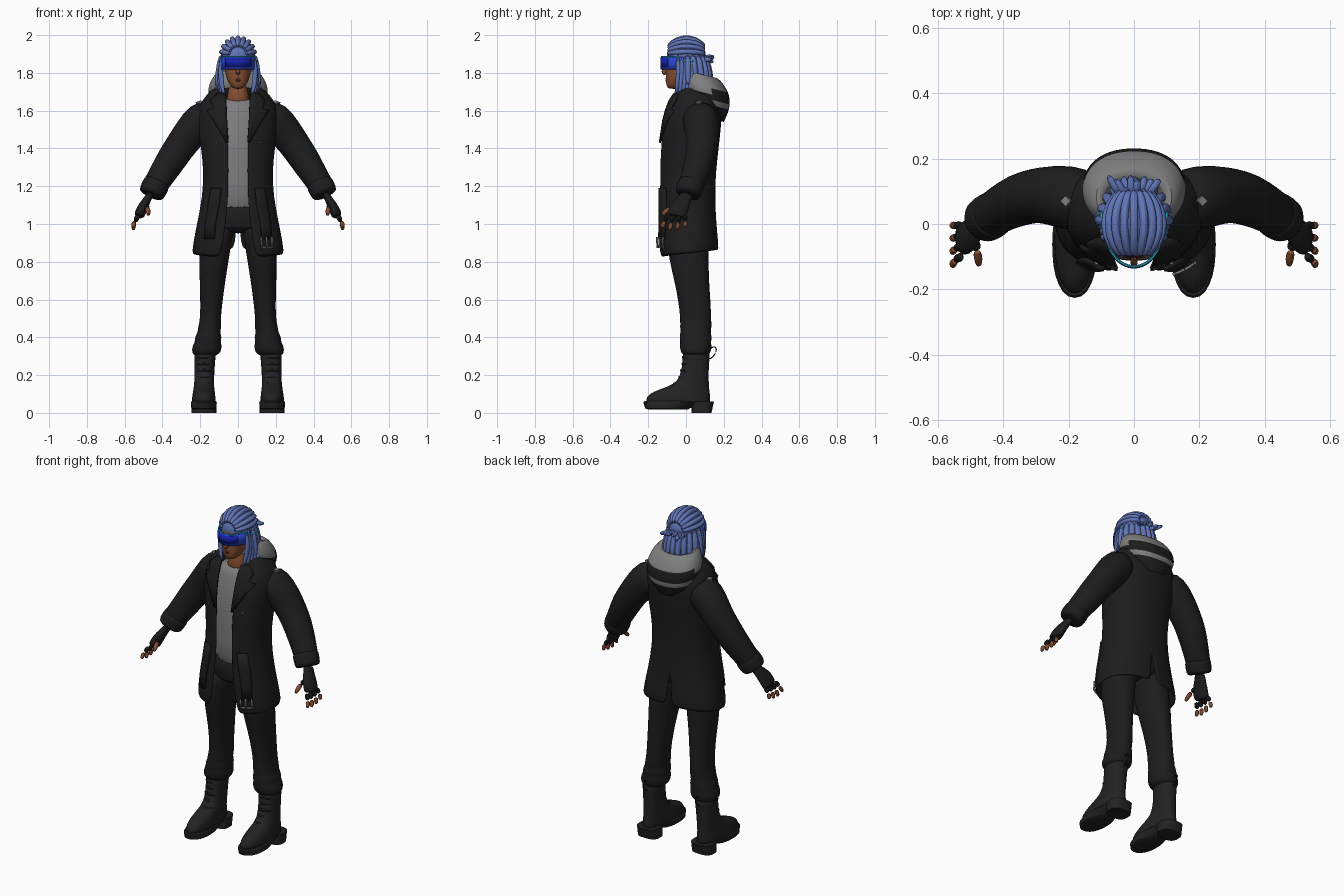
import bpy, bmesh, random
from math import sin, cos, asin, pi, radians
from mathutils import Vector

random.seed(4)
if "Cube" in bpy.data.objects:
    bpy.data.objects.remove(bpy.data.objects["Cube"])


def material(name, r, g, b):
    m = bpy.data.materials.new(name)
    m.use_nodes = True
    m.diffuse_color = (r, g, b, 1)
    m.node_tree.nodes["Principled BSDF"].inputs["Base Color"].default_value = (r, g, b, 1)
    return m


BLACK = material("coat black", .012, .012, .012)
BOOT = material("boot black", .016, .016, .016)
GREY = material("cloth grey", .21, .21, .21)
SKIN = material("brown skin", .24, .075, .03)
LIP = material("lip brown", .14, .04, .025)
HAIR = material("hair blue", .12, .18, .48)
VISOR = material("visor blue", .02, .06, .6)
LENS = material("lens deep blue", .008, .015, .42)
CYAN = material("cyan trim", .02, .6, .6)
made = []


def build(name, rings, mats, closed=True, caps=True, mirror=False, sub=1, thick=0, paint=None):
    """Skin a list of equal-length point rings."""
    bm = bmesh.new()
    rows = [[bm.verts.new(p) for p in ring] for ring in rings]
    n = len(rows[0])
    for a, b in zip(rows, rows[1:]):
        for i in range(n if closed else n - 1):
            j = (i + 1) % n
            bm.faces.new((a[i], a[j], b[j], b[i]))
    if caps:
        bm.faces.new(rows[0][::-1])
        bm.faces.new(rows[-1])
    bmesh.ops.recalc_face_normals(bm, faces=bm.faces)
    mats = mats if isinstance(mats, list) else [mats]
    if paint:
        for f in bm.faces:
            f.material_index = paint(f.calc_center_median())
    mesh = bpy.data.meshes.new(name)
    bm.to_mesh(mesh)
    bm.free()
    for m in mats:
        mesh.materials.append(m)
    ob = bpy.data.objects.new(name, mesh)
    bpy.context.collection.objects.link(ob)
    if mirror:
        ob.modifiers.new("mirror", "MIRROR")
    if thick:
        s = ob.modifiers.new("thickness", "SOLIDIFY")
        s.thickness, s.offset = thick, 0
    if sub:
        s = ob.modifiers.new("smooth", "SUBSURF")
        s.levels = s.render_levels = sub
    made.append(ob)
    return ob


def power(v, p):
    return abs(v) ** p * (1 if v >= 0 else -1)


def oval(z, rx, front, back, x=0, n=24, p=.9):
    """Horizontal ring between two y limits."""
    mid, ry = (front + back) / 2, (back - front) / 2
    angles = [2 * pi * i / n for i in range(n)]
    return [Vector((x + rx * power(sin(a), p), mid - ry * power(cos(a), p), z)) for a in angles]


def tube(name, path, mat, n=10, flat=1, ref=(0, 1, 0), **kw):
    """Round or flattened tube along (x, y, z, radius) points."""
    pts = [Vector(p[:3]) for p in path]
    rings = []
    for i, p in enumerate(pts):
        t = (pts[min(i + 1, len(pts) - 1)] - pts[max(i - 1, 0)]).normalized()
        u = t.cross(Vector(ref)).normalized()
        v = u.cross(t)
        r = path[i][3]
        rings.append([p + r * (flat * cos(2 * pi * k / n) * u + sin(2 * pi * k / n) * v) for k in range(n)])
    return build(name, rings, mat, **kw)


# Coat: levels are (z, half width, front y, back y, half opening)
COAT = [(.84, .24, -.14, .17, .09), (.95, .222, -.145, .16, .072), (1.07, .195, -.14, .15, .055),
        (1.22, .174, -.135, .147, .05), (1.35, .182, -.135, .16, .05), (1.48, .2, -.125, .175, .055),
        (1.58, .21, -.105, .185, .06), (1.65, .19, -.08, .175, .062), (1.7, .14, -.05, .15, .065),
        (1.73, .1, -.03, .13, .07)]
P = .85
rings = []
for k, (z, rx, front, back, gap) in enumerate(COAT):
    start = asin((gap / rx) ** (1 / P))
    end = pi - (.05 if k == 0 else .025 if k == 1 else 0)
    ring = []
    for i in range(17):
        a = start + (end - start) * i / 16
        ring.append(Vector((rx * power(sin(a), P), (front + back) / 2 - (back - front) / 2 * power(cos(a), P),
                            z - (.02 * cos(a) if k == 0 else 0))))
        if i == 16 and k > 1:
            ring[-1].x = 0
    rings.append(ring)
build("coat_body", rings, BLACK, closed=False, caps=False, mirror=True, thick=.014)


def coat_front(x, z, lift):
    """Point lying just off the coat's front."""
    lo, hi = next((a, b) for a, b in zip(COAT, COAT[1:]) if z <= b[0])
    f = (z - lo[0]) / (hi[0] - lo[0])
    rx, front, back = (lo[i] + f * (hi[i] - lo[i]) for i in (1, 2, 3))
    drop = max(0, 1 - (abs(x) / rx) ** (2 / P)) ** (P / 2)
    return Vector((x, (front + back) / 2 - (back - front) / 2 * drop - lift, z))


def strip(name, rows, mat, lift, thick, mirror=True):
    rings = [[coat_front(x0 + (x1 - x0) * i / 4, z, lift) for i in range(5)] for z, x0, x1 in rows]
    build(name, rings, mat, closed=False, caps=False, mirror=mirror, sub=0, thick=thick)


# Lapels, hanging belt straps, snaps and buckle
strip("lapel", [(1.43, .05, .06), (1.55, .058, .13), (1.6, .06, .165), (1.61, .06, .13),
                (1.65, .062, .145), (1.69, .066, .11)], BLACK, .012, .012)
strip("belt_strap", [(.92, .125, .175), (1.0, .12, .17), (1.1, .1, .155), (1.19, .09, .14)], BLACK, .014, .016)
strip("chest_snap", [(1.425, .11, .12), (1.435, .11, .12)], GREY, .012, .006)
for x in (.125, .153, .181):
    strip("buckle_bar", [(.875, x - .004, x + .004), (.93, x - .007, x + .001)], GREY, .026, .008, False)
strip("buckle_base", [(.872, .12, .19), (.882, .12, .19)], GREY, .026, .008, False)

# Hood: black shell, grey lining and a grey band behind
HOOD = [(1.57, .06, .1, .2), (1.61, .115, .06, .218), (1.645, .142, .02, .228), (1.67, .154, 0, .232),
        (1.7, .16, -.015, .232), (1.73, .158, -.02, .226), (1.77, .14, -.012, .2), (1.8, .115, .0, .165),
        (1.79, .095, .01, .14), (1.74, .075, .01, .12)]


def tilted(z, rx, front, back):
    ring = oval(z, rx, front, back, n=28)
    for p in ring:
        p.z -= .25 * (p.y - .08)
    return ring


def hood_paint(c):
    level = c.z + .25 * (c.y - .08)
    band = 1.65 < level < 1.675 and c.y > .11
    return 1 if band or level > (1.72 if c.y > .13 else 1.695) else 0


build("hood", [tilted(*h) for h in HOOD], [BLACK, GREY], caps=False, paint=hood_paint)

# Shirt
build("shirt", [oval(z, rx, f, b) for z, rx, f, b in [
    (1.05, .15, -.118, .11), (1.22, .135, -.112, .11), (1.4, .145, -.115, .12), (1.52, .15, -.1, .13),
    (1.62, .14, -.075, .13), (1.67, .08, -.055, .1)]], GREY)

# Sleeves, cuffs, shoulder tabs
tube("sleeve", [(.13, .07, 1.575, .095), (.2, .08, 1.55, .1), (.25, .088, 1.485, .092), (.3, .088, 1.42, .084),
                (.35, .075, 1.345, .082), (.4, .05, 1.265, .073), (.435, .028, 1.21, .068),
                (.455, .015, 1.17, .066)], BLACK, n=18, mirror=True)
tube("cuff", [(.425, .033, 1.225, .066), (.43, .03, 1.215, .074), (.46, .01, 1.16, .072), (.463, .008, 1.153, .06)],
     BLACK, n=18, mirror=True)
tube("shoulder_tab", [(.205, .07, 1.636, .017), (.21, .07, 1.65, .016)], GREY, n=4, mirror=True, sub=0)

# Gloves and fingers
tube("glove", [(.462, .01, 1.16, .036), (.478, -.005, 1.135, .036), (.498, -.03, 1.1, .05), (.518, -.045, 1.06, .054),
               (.527, -.05, 1.035, .048)], BLACK, n=14, flat=.55, mirror=True)
for i in range(4):
    y = -.095 + i * .03
    tip = (.553, y - .035 + i * .012, .962 + abs(i - 1.4) * .012)
    base = (.525, y, 1.05)
    mid = [(a * .5 + b * .5) + (.008 if k == 0 else 0) for k, (a, b) in enumerate(zip(base, tip))]
    tube("glove_finger", [(*base, .016), (*mid, .0155)], BLACK, n=8, mirror=True)
    tube("finger", [(*mid, .013), ((mid[0] + tip[0]) / 2 + .004, (mid[1] + tip[1]) / 2, (mid[2] + tip[2]) / 2, .013),
                    (*tip, .009)], SKIN, n=8, mirror=True)
tube("glove_thumb", [(.49, -.045, 1.1, .02), (.48, -.085, 1.085, .018)], BLACK, n=8, ref=(1, 0, 0), mirror=True)
tube("thumb", [(.48, -.08, 1.087, .015), (.475, -.11, 1.065, .014), (.474, -.128, 1.045, .01)], SKIN, n=8,
     ref=(1, 0, 0), mirror=True)

# Trousers with gathered ankles
build("trouser_hips", [oval(z, rx, f, b) for z, rx, f, b in [
    (1.12, .145, -.1, .11), (1.04, .155, -.105, .115), (.98, .15, -.1, .12), (.95, .1, -.07, .1)]], BLACK)
LEG = [(1.02, .085, .08, -.1, .115), (.92, .115, .083, -.1, .12), (.82, .127, .08, -.092, .12),
       (.7, .135, .068, -.062, .122), (.6, .14, .06, -.042, .13), (.5, .146, .054, -.03, .134),
       (.45, .15, .062, -.032, .136), (.425, .155, .06, -.03, .13), (.4, .157, .072, -.034, .138),
       (.375, .16, .068, -.03, .132), (.35, .164, .08, -.034, .137), (.32, .168, .076, -.028, .13), (.3, .172, .06, -.01, .12)]
build("trouser_leg", [oval(z, rx, f, b, x) for z, x, rx, f, b in LEG], BLACK, mirror=True)

# Boots, soles, laces and pull loops
build("boot", [oval(z, rx, f, b, x) for z, x, rx, f, b in [
    (.03, .181, .062, -.21, .13), (.07, .181, .064, -.216, .13), (.1, .181, .06, -.2, .128), (.125, .18, .056, -.14, .124),
    (.15, .18, .053, -.065, .122), (.19, .178, .052, -.032, .12), (.26, .176, .054, -.018, .122),
    (.31, .175, .058, -.018, .128), (.325, .175, .054, -.012, .122)]], BOOT, mirror=True)
build("sole", [oval(z, rx, f, b, .181) for z, rx, f, b in [
    (.018, .058, -.2, .01), (.024, .066, -.216, .02), (.055, .069, -.226, .1), (.062, .064, -.22, .1)]],
    BOOT, mirror=True, sub=0)
build("heel", [oval(z, .066, .03, b, .181, p=.7) for z, b in [(0, .135), (.06, .148)]], BOOT, mirror=True, sub=0)
for z, y in [(.15, -.06), (.185, -.032), (.22, -.024), (.255, -.016), (.29, -.014)]:
    tube("boot_lace", [(.135, y + .03, z, .008), (.16, y - .004, z + .005, .008), (.195, y - .004, z + .005, .008),
                       (.222, y + .03, z, .008)], BOOT, n=6, ref=(0, 0, 1), mirror=True)
loop = [(.175, .135 + .022 * cos(a) + .015 * sin(a), .318 + .034 * sin(a), .004) for a in [i * pi / 5 for i in range(10)]]
tube("pull_loop", loop + loop[:1], BOOT, n=6, ref=(1, 0, 0), mirror=True)

# Neck, head, nose, lips
build("neck", [oval(z, rx, f, b) for z, rx, f, b in [
    (1.62, .075, -.06, .08), (1.67, .055, -.05, .06), (1.76, .048, -.045, .06)]], SKIN)
build("head", [oval(z, rx, f, b) for z, rx, f, b in [
    (1.715, .022, -.092, -.04), (1.73, .04, -.104, -.01), (1.76, .058, -.108, .03), (1.8, .067, -.108, .06),
    (1.84, .074, -.106, .08), (1.9, .079, -.102, .09), (1.95, .06, -.08, .07)]], SKIN)
tube("nose", [(0, -.1, 1.845, .009), (0, -.118, 1.815, .012), (0, -.122, 1.803, .013), (0, -.105, 1.793, .012)], SKIN,
     n=8, ref=(1, 0, 0))
for z in (1.768, 1.759):
    tube("lip", [(-.022, -.099, z, .003), (0, -.109, z, .006), (.022, -.099, z, .003)], LIP, n=6, ref=(0, 0, 1))

# Visor with lens, cyan rim and temple arms


def arc(z, rx, ry, reach, n=19):
    return [Vector((rx * sin(a), -ry * cos(a) - .005, z)) for a in
            [radians(-reach + 2 * reach * i / (n - 1)) for i in range(n)]]


build("visor", [arc(z, .09, .125, 88) for z in (1.818, 1.85, 1.885)], VISOR, closed=False, caps=False, sub=0, thick=.008)
build("visor_lens", [arc(z, .094, .129, 45) for z in (1.832, 1.878)], LENS, closed=False, caps=False, sub=0, thick=.004)
tube("visor_rim", [(*p, .004) for p in arc(1.887, .091, .126, 75)], CYAN, n=6, ref=(0, 0, 1))
tube("temple_arm", [(.094, -.02, 1.864, .007), (.1, .01, 1.864, .007), (.1, .045, 1.862, .007)], CYAN, n=6,
     ref=(0, 0, 1), mirror=True)

# Hair: cap, braided rows, back mass, hanging locks and tied tufts
build("hair_cap", [oval(1.893 + .092 * sin(t), .092 * cos(t), -.104 * cos(t), .108 * cos(t)) for t in
                   [radians(-70 + 20 * i) for i in range(9)]], HAIR)
for i in range(9):
    u = radians(-80 + 20 * i)
    row = [(.09 * sin(u) * sin(f), .002 - .108 * cos(f), 1.896 + .091 * cos(u) * sin(f), .014)
           for f in [.45 + .32 * k for k in range(8)]]
    tube("braided_row", row, HAIR, n=8, ref=(cos(u), 0, -sin(u)))
build("back_hair", [oval(z, rx, f, b) for z, rx, f, b in [
    (1.7, .06, .02, .1), (1.76, .085, .0, .115), (1.83, .09, -.01, .115), (1.9, .085, .0, .1)]], HAIR)
for i in range(11):
    a = radians(-85 + 17 * i)
    s, c, low = sin(a), cos(a), random.uniform(1.715, 1.75)
    tube("back_lock", [(.085 * s, .095 * c, 1.9, .014), (.098 * s, .118 * c, 1.84, .019),
                       (.105 * s, .128 * c, 1.78, .018), (.115 * s, .14 * c, low, .01)], HAIR, n=8)
for i in range(5):
    y = -.052 + .018 * i
    low = 1.645 + .012 * abs(i - 2) + random.uniform(0, .02)
    tube("side_lock", [(.082, y + .01, 1.9, .01), (.094, y + .012, 1.82, .014), (.088 + .006 * i, y + .01, 1.74, .015),
                       (.07 + .012 * i, y - .005, low, .007)], HAIR, n=8, mirror=True)
for i in range(8):
    x, up = -.07 + .02 * i, random.uniform(-.03, .035)
    tube("tied_tuft", [(x * .5, .085, 1.87, .014), (x * .9, .118, 1.872 + up / 2, .014),
                       (x * 1.15, random.uniform(.135, .155), 1.865 + up, .009)], HAIR, n=8, ref=(1, 0, 0))

# Smooth shading with crisp edges kept
bpy.ops.object.select_all(action="DESELECT")
for ob in made:
    ob.select_set(True)
bpy.context.view_layer.objects.active = made[0]
bpy.ops.object.shade_smooth_by_angle(angle=radians(40))
